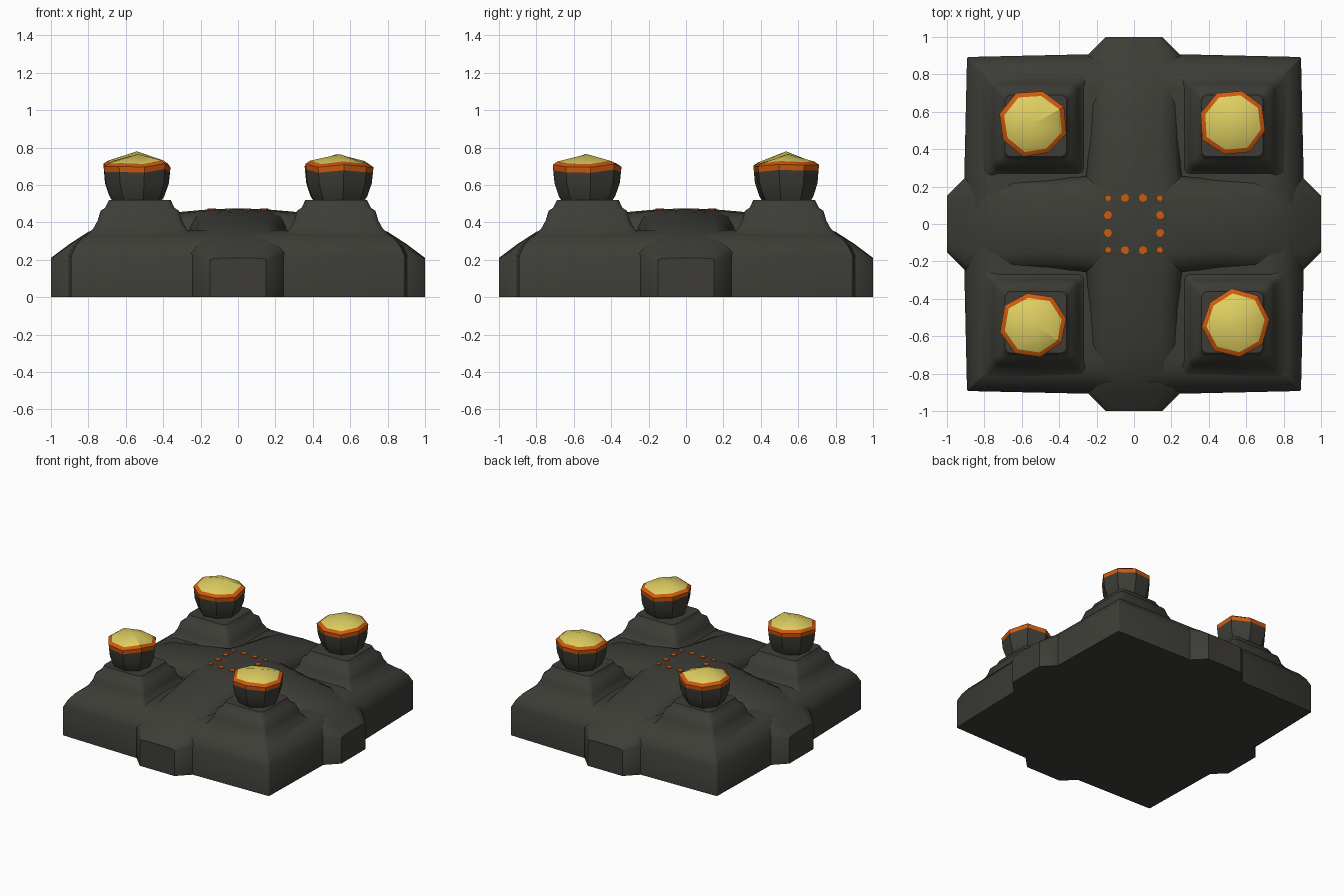
import bpy, bmesh, math, random

if "Cube" in bpy.data.objects:
    bpy.data.objects.remove(bpy.data.objects["Cube"])

random.seed(4)


def mat(name, c):
    m = bpy.data.materials.new(name)
    m.diffuse_color = (*c, 1)
    m.use_nodes = True
    m.node_tree.nodes["Principled BSDF"].inputs["Base Color"].default_value = m.diffuse_color
    return m


STONE = mat("dark_stone", (0.047, 0.046, 0.038))
EMBER = mat("ember_orange", (0.62, 0.10, 0.004))
GLOW = mat("glow_yellow", (0.74, 0.62, 0.12))


def loft(name, rings, mats, angle=40, tip=None, band=None):
    """Skin a list of closed rings; cap the ends or close the last to a tip."""
    bm = bmesh.new()
    vs = [[bm.verts.new(p) for p in r] for r in rings]
    n = len(rings[0])
    for k in range(len(vs) - 1):
        for i in range(n):
            j = (i + 1) % n
            f = bm.faces.new((vs[k][i], vs[k][j], vs[k + 1][j], vs[k + 1][i]))
            f.material_index = band[k] if band else 0
    bm.faces.new(vs[0][::-1])
    if tip:
        t = bm.verts.new(tip)
        for i in range(n):
            f = bm.faces.new((vs[-1][i], vs[-1][(i + 1) % n], t))
            f.material_index = band[-1] if band else 0
    else:
        bm.faces.new(vs[-1])
    bmesh.ops.recalc_face_normals(bm, faces=bm.faces)
    me = bpy.data.meshes.new(name)
    bm.to_mesh(me)
    bm.free()
    ob = bpy.data.objects.new(name, me)
    bpy.context.collection.objects.link(ob)
    for m in mats:
        me.materials.append(m)
    bpy.ops.object.select_all(action='DESELECT')
    ob.select_set(True)
    bpy.context.view_layer.objects.active = ob
    bpy.ops.object.shade_smooth_by_angle(angle=math.radians(angle))
    return ob


def square(cx, cy, h, z, chop=0.0, bulge=0.0):
    """Square ring with chopped corners and slightly bowed sides."""
    pts = []
    for q in range(4):
        a = q * math.pi / 2
        for u, v in ((h, -h + chop), (h + bulge, 0), (h, h - chop), (h - chop * .3, h - chop * .3)):
            pts.append((cx + u * math.cos(a) - v * math.sin(a),
                        cy + u * math.sin(a) + v * math.cos(a), z))
    return pts


# square base slab with rounded upper edge
slab = [(.893, 0, .02), (.893, .22, .02), (.87, .27, .02), (.835, .315, .015),
        (.79, .345, .01), (.73, .36, 0)]
loft("base_slab", [square(0, 0, h, z, .008, b) for h, z, b in slab], [STONE], 50)

# two crossing arched ridges: (position, half width, height, shoulder drop)
half = [(1, .15, .21, .01), (.9, .25, .285, .05), (.8, .255, .35, .09), (.65, .25, .40, .10),
        (.45, .245, .435, .10), (.3, .25, .457, .09), (.15, .27, .47, .08)]
stations = [(-p, w, h, d) for p, w, h, d in half] + [(0, .28, .475, .08)] + half[::-1]


def ridge_ring(p, w, h, d, along_y):
    sec = [(-w, 0), (-w, h - d), (-.87 * w, h - d * .4), (-.6 * w, h - d * .08), (0, h),
           (.6 * w, h - d * .08), (.87 * w, h - d * .4), (w, h - d), (w, 0)]
    return [(s, p, z) if along_y else (p, s, z) for s, z in sec]


for nm, ay in (("ridge_side_to_side", False), ("ridge_front_to_back", True)):
    loft(nm, [ridge_ring(*s, ay) for s in stations], [STONE], 45)

# stepped mounds, each carrying a faceted brazier bowl
mound = [(.29, .33), (.25, .365), (.225, .41), (.21, .462), (.185, .478), (.165, .52)]
bowl = [(.125, .505), (.148, .54), (.172, .61), (.178, .675), (.181, .705), (.155, .722)]
corners = [(-.535, -.54, .2, .765), (.545, -.53, .9, .765), (-.54, .535, .5, .78), (.53, .545, 1.3, .765)]
for i, (x, y, rot, top) in enumerate(corners):
    mx, my = math.copysign(.525, x), math.copysign(.525, y)
    loft(f"mound_{i}", [square(mx, my, h, z, .03) for h, z in mound], [STONE], 50)
    n = 8
    jit = [(random.uniform(.95, 1.05), random.uniform(-.012, .012)) for _ in range(n)]
    rings = []
    for k, (r, z) in enumerate(bowl):
        rings.append([(x + r * jit[a][0] * math.cos(rot + a * math.tau / n),
                       y + r * jit[a][0] * math.sin(rot + a * math.tau / n),
                       z + (jit[a][1] if k > 2 else 0)) for a in range(n)])
    loft(f"brazier_{i}", rings, [STONE, EMBER, GLOW], 30, (x, y, top), [0, 0, 0, 1, 1, 2])


def dab(name, x, y, r, z0, z1):
    rings = [[(x + r * math.cos(a * math.tau / 8), y + r * math.sin(a * math.tau / 8), z)
              for a in range(8)] for z in (z0, z1)]
    loft(name, rings, [EMBER])


# square ring of ember marks on the crown
t = (-.14, -.048, .048, .14)
for a in t:
    for b in t:
        if abs(a) > .1 or abs(b) > .1:
            corner = abs(a) > .1 and abs(b) > .1
            dab("ember_mark", a, b, .017 if corner else .022, .45, .473 if corner else .475)
